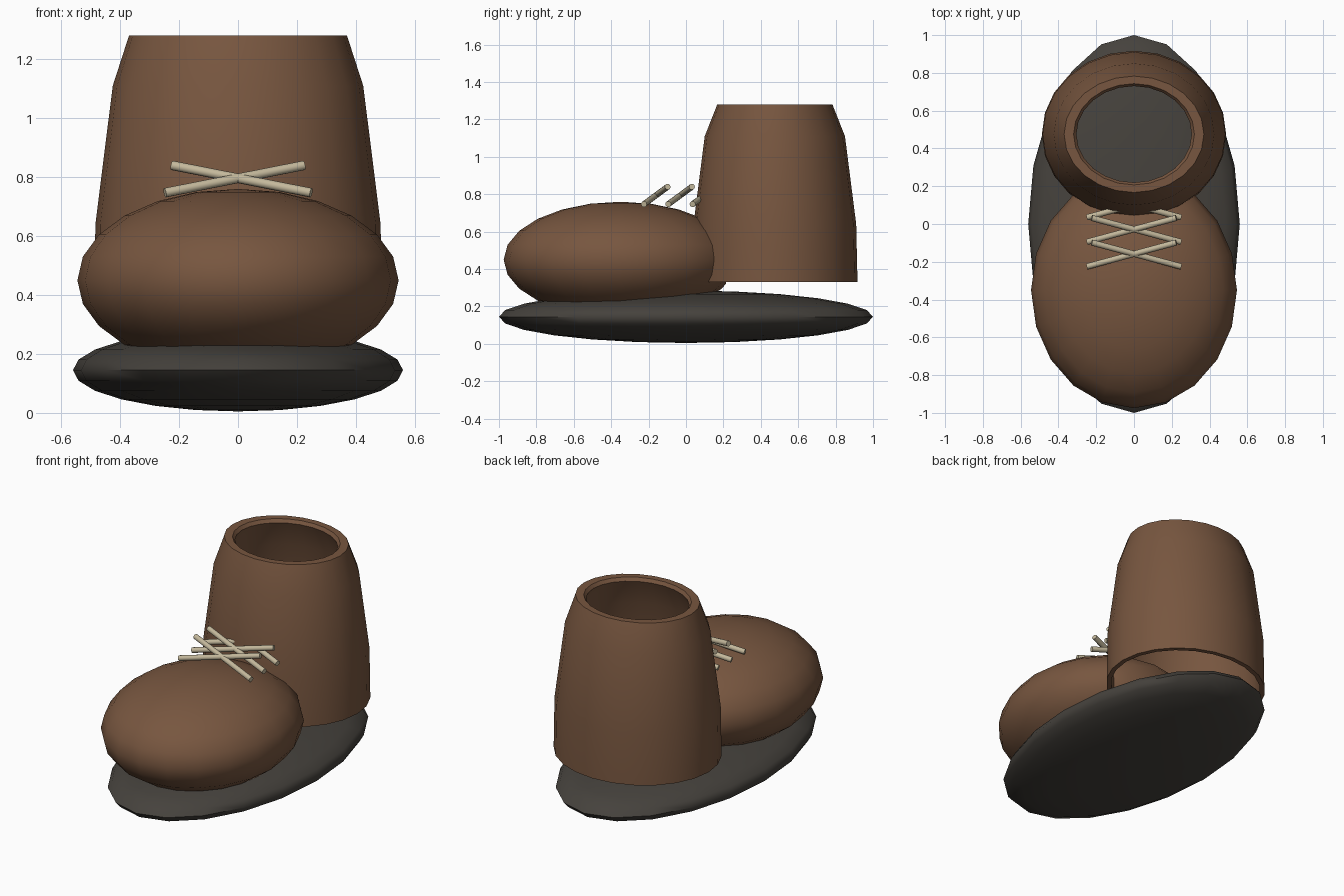
import bpy, bmesh, math
from mathutils import Vector

if "Cube" in bpy.data.objects:
    bpy.data.objects.remove(bpy.data.objects["Cube"])


def material(name, rgb):
    m = bpy.data.materials.new(name)
    m.diffuse_color = (*rgb, 1)
    m.use_nodes = True
    m.node_tree.nodes["Principled BSDF"].inputs["Base Color"].default_value = m.diffuse_color
    return m


LEATHER = material("brown leather", (0.185, 0.093, 0.050))
RUBBER = material("dark rubber", (0.060, 0.054, 0.046))
CORD = material("cream cord", (0.55, 0.48, 0.33))


def finish(name, bm, mat, angle=None):
    mesh = bpy.data.meshes.new(name)
    bmesh.ops.recalc_face_normals(bm, faces=bm.faces)
    bm.to_mesh(mesh)
    bm.free()
    mesh.materials.append(mat)
    for p in mesh.polygons:
        p.use_smooth = True
    obj = bpy.data.objects.new(name, mesh)
    bpy.context.collection.objects.link(obj)
    if angle:
        mesh.set_sharp_from_angle(angle=math.radians(angle))
    return obj


def ellipsoid(name, centre, radii, mat, cut_y=None):
    bm = bmesh.new()
    bmesh.ops.create_uvsphere(bm, u_segments=20, v_segments=12, radius=1)
    for v in bm.verts:
        v.co = Vector([c + r * a for c, r, a in zip(centre, radii, v.co)])
    if cut_y is not None:  # trim the end that is buried in the shaft
        bmesh.ops.bisect_plane(bm, geom=bm.verts[:] + bm.edges[:] + bm.faces[:],
                               plane_co=(0, cut_y, 0), plane_no=(0, 1, 0),
                               clear_outer=True)
        bmesh.ops.holes_fill(bm, edges=[e for e in bm.edges if e.is_boundary])
    return finish(name, bm, mat, 60)


# Sole and rounded toe
ellipsoid("sole", (0, 0, 0.145), (0.56, 1.0, 0.14), RUBBER)
ellipsoid("toe", (0, -0.35, 0.45), (0.545, 0.625, 0.31), LEATHER, cut_y=0.215)

# Ankle shaft: open tapered oval tube, rings of (x radius, y radius, height)
RINGS = [(0.488, 0.442, 0.33), (0.484, 0.435, 0.64), (0.425, 0.375, 1.11),
         (0.37, 0.308, 1.28), (0.32, 0.268, 1.28), (0.305, 0.255, 1.26),
         (0.385, 0.335, 1.09), (0.452, 0.405, 0.64), (0.46, 0.414, 0.33)]
SEG = 24
bm = bmesh.new()
loops = []
for rx, ry, z in RINGS:
    loops.append([bm.verts.new((rx * math.cos(a), 0.475 + ry * math.sin(a), z))
                  for a in (math.tau * i / SEG for i in range(SEG))])
for k, low in enumerate(loops):
    high = loops[(k + 1) % len(loops)]
    for i in range(SEG):
        j = (i + 1) % SEG
        bm.faces.new((low[i], low[j], high[j], high[i]))
finish("shaft", bm, LEATHER, 40)

# Three crossed pairs of laces
for row in range(3):
    y = -0.16 + 0.13 * row
    for side, label in ((-1, "left"), (1, "right")):
        a = Vector((side * 0.248, y - 0.065, 0.747))
        b = Vector((-side * 0.224, y + 0.062, 0.84))
        bm = bmesh.new()
        bmesh.ops.create_cone(bm, cap_ends=True, segments=12, radius1=0.016,
                              radius2=0.016, depth=(b - a).length)
        lace = finish(f"lace_{label}_{row + 1}", bm, CORD, 40)
        lace.location = (a + b) / 2
        lace.rotation_euler = (b - a).to_track_quat('Z', 'Y').to_euler()
